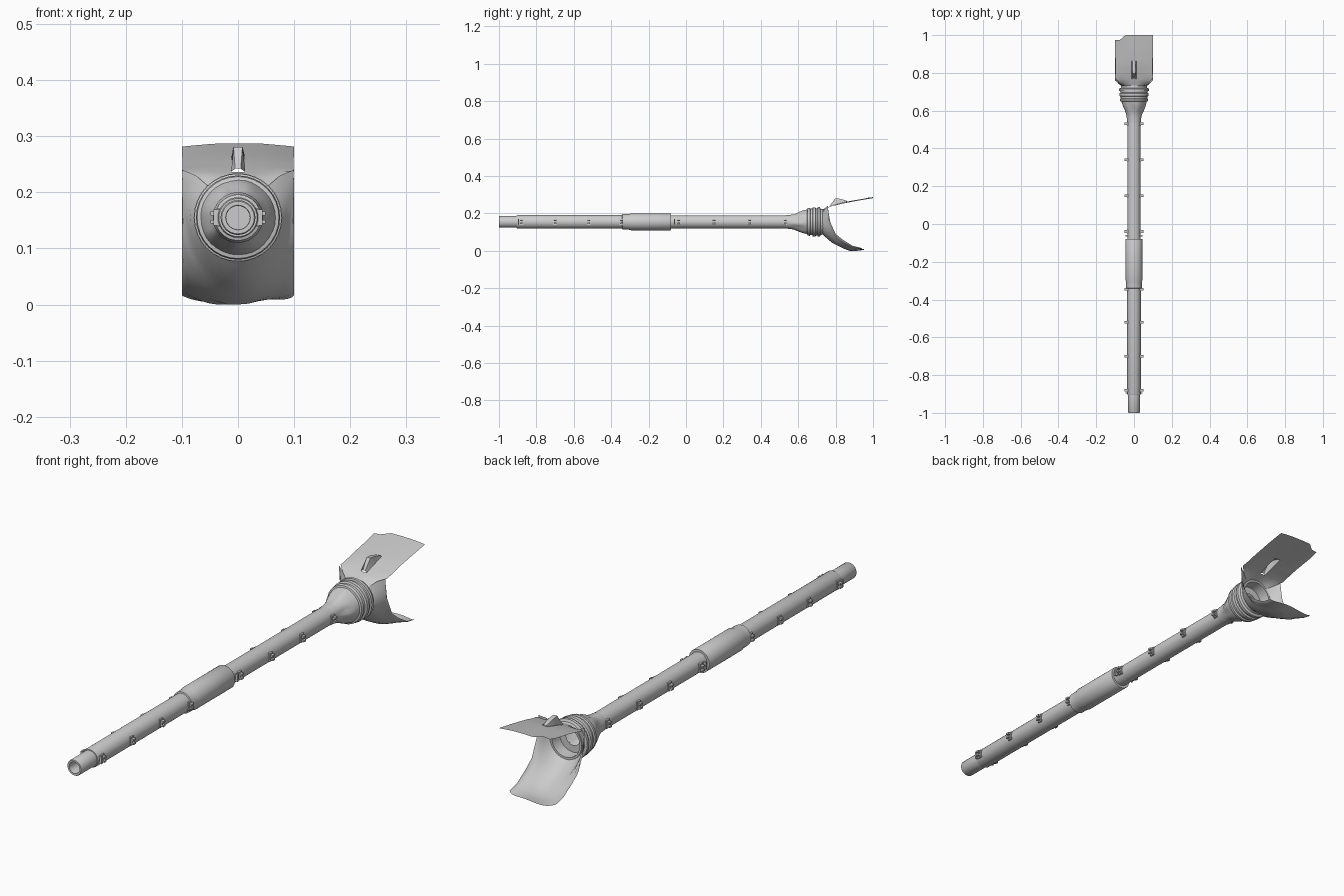
import bpy, bmesh, math, random

random.seed(4)
CZ = 0.155          # height of the tube axis
SEG = 32

grey = bpy.data.materials.new("plain grey")
grey.diffuse_color = (0.6, 0.6, 0.6, 1)


def finish(bm, name, angle=35):
    bmesh.ops.recalc_face_normals(bm, faces=bm.faces)
    me = bpy.data.meshes.new(name)
    bm.to_mesh(me)
    bm.free()
    me.materials.append(grey)
    ob = bpy.data.objects.new(name, me)
    bpy.context.collection.objects.link(ob)
    bpy.ops.object.select_all(action='DESELECT')
    bpy.context.view_layer.objects.active = ob
    ob.select_set(True)
    bpy.ops.object.shade_smooth_by_angle(angle=math.radians(angle))
    return ob


def skin(bm, rows, closed=False):
    """Bridge rows of points into a sheet or a tube."""
    vs = [[bm.verts.new(p) for p in row] for row in rows]
    n = len(vs[0])
    for a, b in zip(vs, vs[1:]):
        for i in range(n if closed else n - 1):
            j = (i + 1) % n
            bm.faces.new((a[i], a[j], b[j], b[i]))
    return vs


def lathe(name, profile, cap_last=False, fold=lambda y, t: 0):
    """Turn (y, radius) points around the tube axis."""
    bm = bmesh.new()
    rows = []
    for y, r in profile:
        row = []
        for i in range(SEG):
            t = 2 * math.pi * i / SEG
            q = r + fold(y, t)
            row.append((q * math.sin(t), y, CZ + q * math.cos(t)))
        rows.append(row)
    vs = skin(bm, rows, True)
    if cap_last:
        bm.faces.new(vs[-1])
    return finish(bm, name)


def box(bm, x0, x1, y0, y1, z0, z1):
    r = bmesh.ops.create_cube(bm, size=1)
    for v in r["verts"]:
        v.co = ((x0 + x1) / 2 + v.co.x * (x1 - x0),
                (y0 + y1) / 2 + v.co.y * (y1 - y0),
                (z0 + z1) / 2 + v.co.z * (z1 - z0))


# Tube sections: recessed spout, long barrel, coupling sleeve
lathe("spout", [(-0.90, 0.031), (-0.997, 0.031), (-1.0, 0.029),
                (-1.0, 0.022), (-0.997, 0.021), (-0.90, 0.021)], True)
lathe("front_tube", [(-0.32, 0.036), (-0.90, 0.036), (-0.905, 0.034), (-0.905, 0.03)])
lathe("rear_tube", [(-0.09, 0.035), (0.62, 0.035)])
lathe("coupling_sleeve", [(-0.342, 0.035), (-0.34, 0.041), (-0.305, 0.042),
                          (-0.295, 0.045), (-0.082, 0.045), (-0.08, 0.044),
                          (-0.08, 0.034)])

# Small side lugs in mirrored pairs along the tube
bm = bmesh.new()
for y in (-0.88, -0.70, -0.52, -0.345, -0.04, 0.15, 0.34, 0.53):
    for s in (-1, 1):
        box(bm, s * 0.030, s * 0.038, y - 0.010, y + 0.010, CZ - 0.016, CZ + 0.016)
        box(bm, s * 0.035, s * 0.049, y - 0.007, y + 0.007, CZ + 0.004, CZ + 0.011)
        box(bm, s * 0.035, s * 0.049, y - 0.007, y + 0.007, CZ - 0.011, CZ - 0.004)
        box(bm, s * 0.035, s * 0.043, y - 0.007, y - 0.002, CZ - 0.011, CZ + 0.011)
for y in (-0.895, -0.062):
    for s in (-1, 1):
        box(bm, s * 0.030, s * 0.044, y - 0.003, y + 0.003, CZ - 0.014, CZ + 0.014)
finish(bm, "side_lugs")


# Gathered fabric neck
def neck_fold(y, t):
    k = max(0, 1 - abs(y - 0.605) / 0.05)
    return k * (0.003 * math.sin(5 * t + 30 * y) + 0.002 * math.sin(8 * t))


lathe("gathered_neck", [(0.535, 0.036), (0.56, 0.038), (0.58, 0.041), (0.60, 0.049),
                        (0.62, 0.058), (0.635, 0.063), (0.65, 0.067)], fold=neck_fold)

# Ribbed band clamping the fabric, with an inner rim
lathe("ribbed_band", [(0.648, 0.066), (0.650, 0.073), (0.662, 0.075), (0.665, 0.070),
                      (0.675, 0.071), (0.678, 0.078), (0.692, 0.078), (0.695, 0.072),
                      (0.703, 0.073), (0.705, 0.079), (0.716, 0.079), (0.720, 0.070),
                      (0.735, 0.068), (0.735, 0.060), (0.69, 0.058), (0.69, 0.030)])


# Lower flap: a scoop whose side walls fall away toward the tip
# rows: centre y, edge y, half width, centre z, edge z, arc half angle
scoop = [(0.73, 0.73, 0.068, 0.087, 0.205, 2.4),
         (0.75, 0.745, 0.087, 0.070, 0.230, 2.1),
         (0.78, 0.758, 0.100, 0.044, 0.240, 1.7),
         (0.81, 0.766, 0.100, 0.028, 0.165, 1.57),
         (0.84, 0.800, 0.100, 0.016, 0.090, 1.5),
         (0.875, 0.84, 0.100, 0.003, 0.058, 1.5),
         (0.915, 0.89, 0.100, 0.001, 0.027, 1.5),
         (0.952, 0.935, 0.100, 0.006, 0.016, 1.5)]
bm = bmesh.new()
rows = []
for k, (yc, ye, w, zc, ze, am) in enumerate(scoop):
    row = []
    for i in range(17):
        u = i / 8 - 1
        a = u * am
        f = (1 - math.cos(a)) / (1 - math.cos(am))
        wob = 0.004 * math.sin(5 * u + k) * (1 - u * u) if 2 < k else 0
        row.append((w * math.sin(a), yc + (ye - yc) * f,
                    max(0.0, zc + (ze - zc) * f + wob)))
    rows.append(row)
skin(bm, rows)
finish(bm, "lower_flap", 60)

# Upper flap: a nearly flat sheet leaving the band, with a slot for the pinch
# rows: y, half width, centre z, edge z
sheet = [(0.73, 0.046, 0.223, 0.205), (0.75, 0.078, 0.230, 0.224),
         (0.77, 0.100, 0.237, 0.238), (0.80, 0.099, 0.247, 0.244),
         (0.83, 0.099, 0.256, 0.251), (0.86, 0.099, 0.264, 0.258),
         (0.93, 0.100, 0.276, 0.271), (1.0, 0.100, 0.288, 0.282)]
bm = bmesh.new()
rows = []
us = (-1, -0.75, -0.45, -0.12, 0.12, 0.45, 0.75, 1)
for k, (y, w, zc, ze) in enumerate(sheet):
    row = []
    for u in us:
        cut = 0.026 if k == len(sheet) - 1 and u < -0.5 else 0
        row.append((w * u, y - cut, zc + (ze - zc) * u * u + random.uniform(-0.001, 0)))
    rows.append(row)
vs = skin(bm, rows)
slot = [f for f in bm.faces
        if abs(f.calc_center_median().x) < 0.01 and 0.77 < f.calc_center_median().y < 0.86]
bmesh.ops.delete(bm, geom=slot, context='FACES_ONLY')
finish(bm, "upper_flap", 60)

# Raised hollow pinch over the slot, open underneath
bm = bmesh.new()
base = [(0.012, 0.768, 0.237), (0.012, 0.80, 0.247), (0.012, 0.83, 0.256), (0.012, 0.862, 0.264)]
top = [(0.005, 0.770, 0.242), (0.008, 0.798, 0.281), (0.009, 0.825, 0.278), (0.007, 0.862, 0.267)]
skin(bm, [[(-b[0], b[1], b[2]), (-t[0], t[1], t[2]), (t[0], t[1], t[2]), (b[0], b[1], b[2])]
          for b, t in zip(base, top)])
finish(bm, "pinched_fold", 40)
